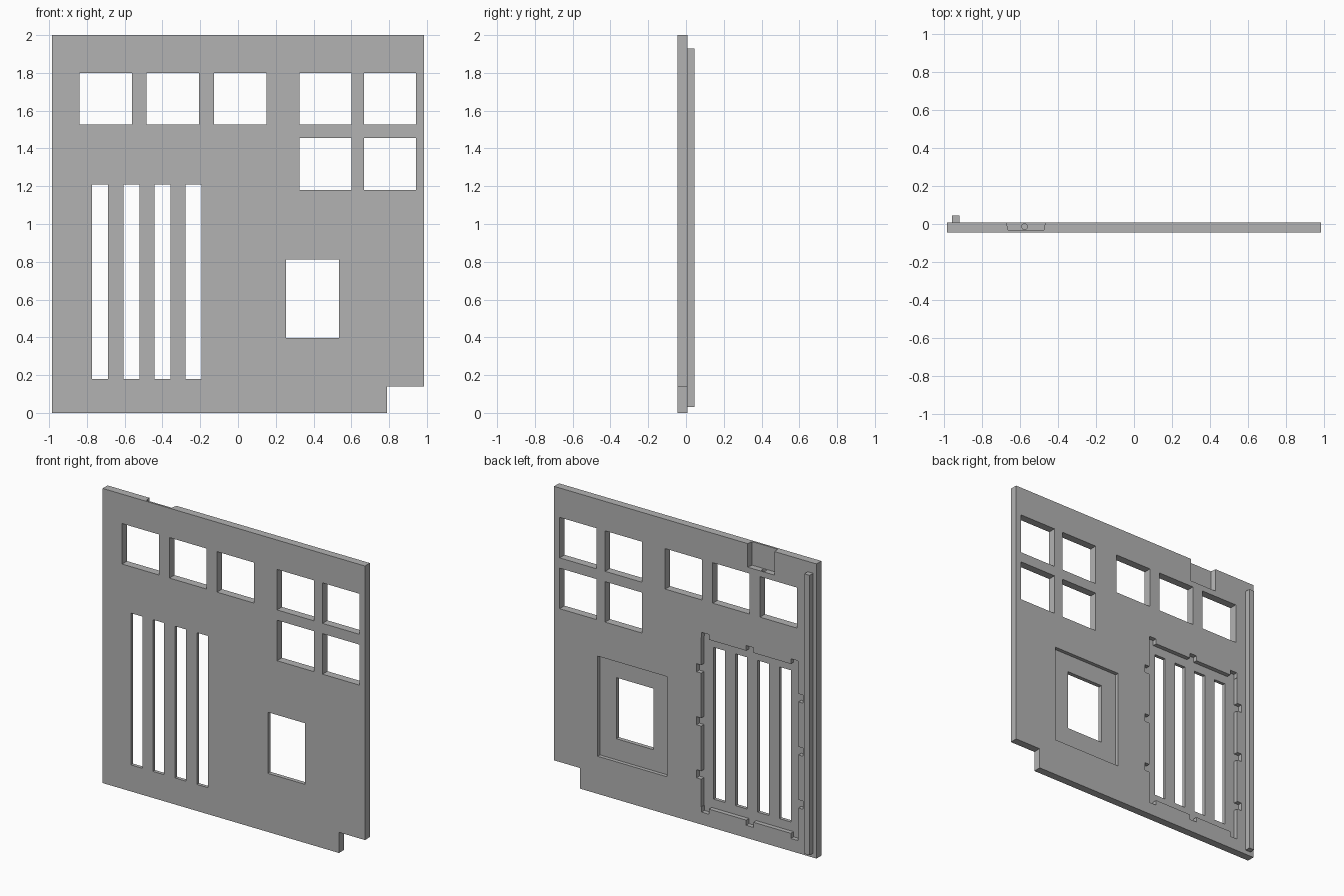
import bpy
import bmesh
from mathutils import Vector

cube = bpy.data.objects.get("Cube")
if cube:
    bpy.data.objects.remove(cube, do_unlink=True)

FRONT, BACK = -0.045, 0.008      # faces of the plate
TOP = 2.0

grey = bpy.data.materials.new("plain grey")
grey.use_nodes = True
GREY = (0.45, 0.45, 0.45, 1)
grey.diffuse_color = GREY
grey.node_tree.nodes["Principled BSDF"].inputs["Base Color"].default_value = GREY


def prism(name, outline, axis, start, end):
    """Extrude a flat outline: along y the points are (x, z), along z they are (x, y)."""
    bm = bmesh.new()
    place = (lambda a, b: (a, start, b)) if axis == "y" else (lambda a, b: (a, b, start))
    face = bm.faces.new([bm.verts.new(place(a, b)) for a, b in outline])
    solid = bmesh.ops.extrude_face_region(bm, geom=[face])
    verts = [v for v in solid["geom"] if isinstance(v, bmesh.types.BMVert)]
    step = end - start
    bmesh.ops.translate(bm, verts=verts, vec=Vector((0, step, 0) if axis == "y" else (0, 0, step)))
    bmesh.ops.recalc_face_normals(bm, faces=bm.faces)
    mesh = bpy.data.meshes.new(name)
    bm.to_mesh(mesh)
    bm.free()
    mesh.materials.append(grey)
    obj = bpy.data.objects.new(name, mesh)
    bpy.context.collection.objects.link(obj)
    return obj


def rect(x, z, w, h):
    return [(x - w / 2, z - h / 2), (x + w / 2, z - h / 2),
            (x + w / 2, z + h / 2), (x - w / 2, z + h / 2)]


def cut(target, cutter):
    """Subtract the cutter, bake the result and drop the cutter."""
    mod = target.modifiers.new("cut", "BOOLEAN")
    mod.operation = "DIFFERENCE"
    mod.solver = "EXACT"
    mod.object = cutter
    graph = bpy.context.evaluated_depsgraph_get()
    baked = bpy.data.meshes.new_from_object(target.evaluated_get(graph))
    target.modifiers.clear()
    target.data = baked
    bpy.data.objects.remove(cutter, do_unlink=True)


def opening(x, z, w, h):
    cut(panel, prism("opening", rect(x, z, w, h), "y", FRONT - 0.1, BACK + 0.1))


def recess(outline, depth):
    cut(panel, prism("recess", outline, "y", BACK - depth, BACK + 0.1))


# Panel with the missing lower corner
panel = prism("panel", [(-0.985, 0), (0.79, 0), (0.79, 0.14), (0.985, 0.14),
                        (0.985, TOP), (-0.985, TOP)], "y", FRONT, BACK)

# Recess with small clip notches around the slots
cx, cz, w, h = -0.485, 0.695, 0.73, 1.15
tab, reach = 0.055, 0.035


def tabbed_side(along, out, positions):
    """Points of one side in walking order, stepping outward at each tab."""
    points = []
    for p in positions:
        points += [(p - tab / 2, out), (p - tab / 2, out + reach),
                   (p + tab / 2, out + reach), (p + tab / 2, out)]
    return [(-along, out)] + points


outline = []
tops, sides = (-0.335, 0, 0.335), (-0.36, 0, 0.36)
outline += [(cx + a, cz + b) for a, b in tabbed_side(w / 2, h / 2, tops)]
outline += [(cx + b, cz - a) for a, b in tabbed_side(h / 2, w / 2, sides)]
outline += [(cx - a, cz - b) for a, b in tabbed_side(w / 2, h / 2, tops)]
outline += [(cx - b, cz + a) for a, b in tabbed_side(h / 2, w / 2, sides)]
recess(outline, 0.03)

# Recess around the lower window
recess(rect(0.398, 0.595, 0.52, 0.68), 0.025)

# Square windows, lower window and tall slots
for x in (-0.70, -0.345, 0.012, 0.463, 0.805):
    opening(x, 1.663, 0.277, 0.275)
for x in (0.463, 0.805):
    opening(x, 1.318, 0.277, 0.275)
opening(0.395, 0.605, 0.28, 0.415)
for i in range(4):
    opening(-0.73 + i * 0.165, 0.695, 0.085, 1.03)

# Tapered notch in the top edge with a small bore in its floor
NOTCH = 1.84
cut(panel, prism("notch", [(-0.675, BACK + 0.02), (-0.665, -0.032), (-0.475, -0.032),
                           (-0.465, BACK + 0.02)], "z", NOTCH, TOP + 0.1))
bpy.ops.mesh.primitive_cylinder_add(vertices=24, radius=0.015, depth=0.06,
                                    location=(-0.577, -0.014, NOTCH))
cut(panel, bpy.context.object)

# Upright rib on the back
prism("back_rib", rect(-0.94, 0.98, 0.04, 1.9), "y", BACK, 0.045)
